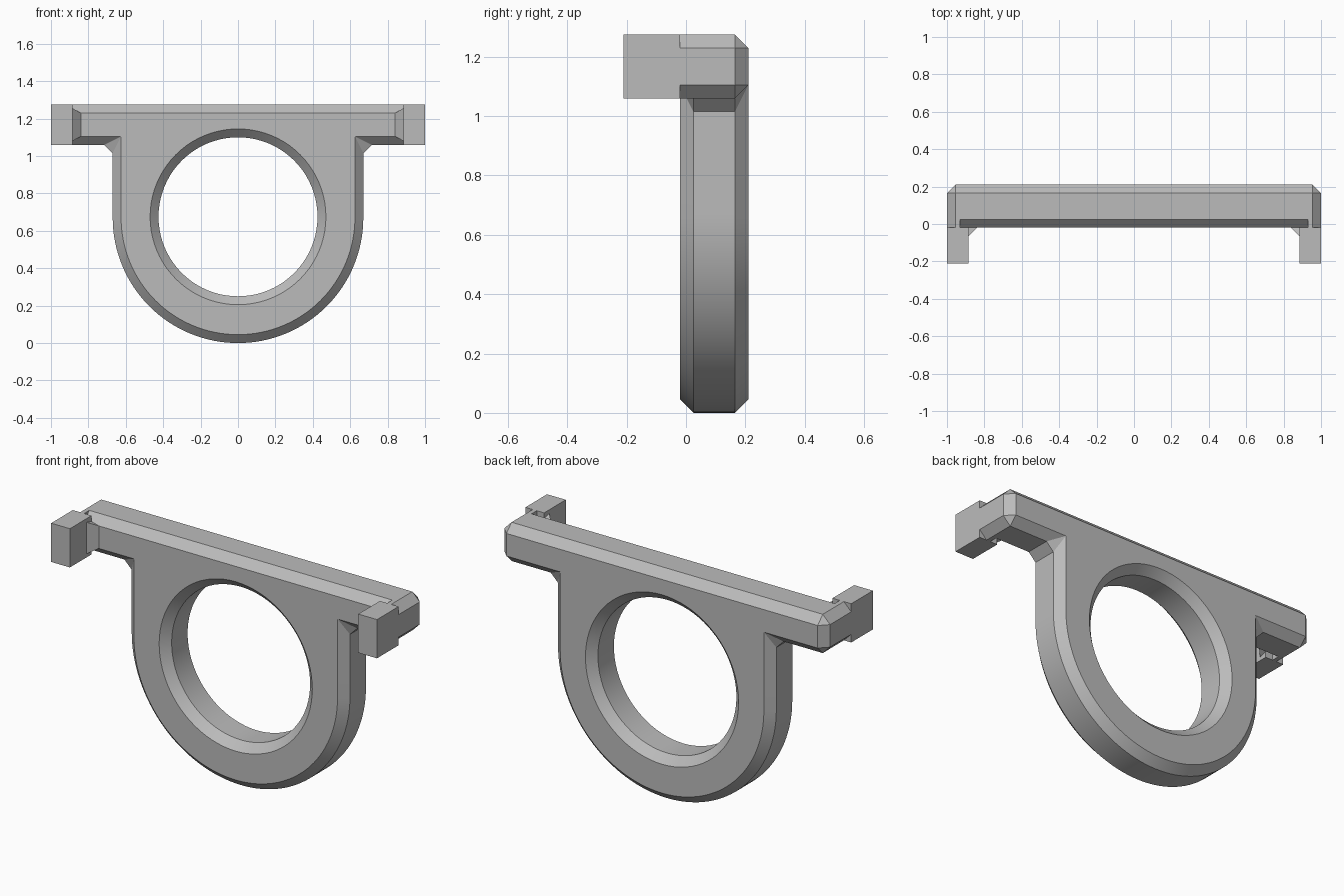
import bpy, bmesh, math

if "Cube" in bpy.data.objects:
    bpy.data.objects.remove(bpy.data.objects["Cube"], do_unlink=True)

grey = bpy.data.materials.new("plain grey")
grey.use_nodes = True
COLOUR = (0.5, 0.5, 0.5, 1)
grey.diffuse_color = COLOUR
grey.node_tree.nodes["Principled BSDF"].inputs["Base Color"].default_value = COLOUR

FRONT, BACK, C = -0.02, 0.21, 0.045      # plate faces and chamfer width
RADIUS, HOLE, MID = 0.67, 0.425, 0.67
TOP, BAR = 1.275, 1.06                   # bar top and underside


def finish(name, bm, smooth=False):
    bmesh.ops.recalc_face_normals(bm, faces=bm.faces)
    mesh = bpy.data.meshes.new(name)
    bm.to_mesh(mesh)
    bm.free()
    mesh.materials.append(grey)
    ob = bpy.data.objects.new(name, mesh)
    bpy.context.collection.objects.link(ob)
    if smooth:
        bpy.ops.object.select_all(action='DESELECT')
        ob.select_set(True)
        bpy.context.view_layer.objects.active = ob
        bpy.ops.object.shade_smooth_by_angle(angle=math.radians(25))
    return ob


def ring(bm, points, y):
    return [bm.verts.new((x, y, z)) for x, z in points]


def skin(bm, rings):
    for a, b in zip(rings, rings[1:]):
        for i in range(len(a)):
            j = (i + 1) % len(a)
            bm.faces.new((a[i], a[j], b[j], b[i]))


def outline(inset):
    """Plate outline: cut corners on the rim, square corners on the inset face."""
    c = C - inset
    r = RADIUS - inset
    pts = []
    for i in range(33):
        a = math.radians(-90 + 90 * i / 32)
        pts.append((r * math.cos(a), MID + r * math.sin(a)))
    low, high, end = BAR + inset, TOP - inset, 1 - inset
    pts += [(r, low - c), (r + c, low), (end - c, low), (end, low + c),
            (end, high - c), (end - c, high)]
    return pts + [(-x, z) for x, z in reversed(pts[1:])]


def circle(r, n=80):
    return [(r * math.cos(math.tau * i / n), MID + 0.005 + r * math.sin(math.tau * i / n))
            for i in range(n)]


# Plate with bar, rounded lower end and chamfered bore
bm = bmesh.new()
levels = [(FRONT, C), (FRONT + C, 0), (BACK - C, 0), (BACK, C)]
skin(bm, [ring(bm, outline(c), y) for y, c in levels])
skin(bm, [ring(bm, circle(HOLE + c), y) for y, c in levels])
bmesh.ops.remove_doubles(bm, verts=bm.verts, dist=0.0001)
for y in (FRONT, BACK):
    rim = [e for e in bm.edges if e.is_boundary
           and all(abs(v.co.y - y) < 0.001 for v in e.verts)]
    bmesh.ops.triangle_fill(bm, edges=rim, use_beauty=True, normal=(0, 1, 0))
finish("ring_plate", bm, True)


def prism(name, points, y0, y1):
    bm = bmesh.new()
    a, b = ring(bm, points, y0), ring(bm, points, y1)
    skin(bm, [a, b])
    bm.faces.new(a)
    bm.faces.new(b)
    return finish(name, bm)


for side, s in (("left", 1), ("right", -1)):
    # Full-depth bar end behind the hook
    end = [(0.93, BAR), (1 - C, BAR), (1, BAR + C), (1, TOP - C), (1 - C, TOP), (0.93, TOP)]
    prism(side + "_bar_end", [(s * x, z) for x, z in end], FRONT, BACK - C)

    # Forward hook block
    block = [(0.885, BAR), (1, BAR), (1, TOP), (0.885, TOP)]
    prism(side + "_hook", [(s * x, z) for x, z in block], -0.21, FRONT)

    # Angled gusset between the bar face and the hook
    bm = bmesh.new()
    tris = []
    for low, high, z in ((BAR + C, BAR + 0.02, 0), (TOP - C, TOP - 0.02, 1)):
        tris.append([bm.verts.new(p) for p in (
            (s * 0.84, FRONT, low), (s * 0.885, FRONT - C, high), (s * 0.93, FRONT, high))])
    skin(bm, tris)
    for t in tris:
        bm.faces.new(t)
    finish(side + "_gusset", bm)
